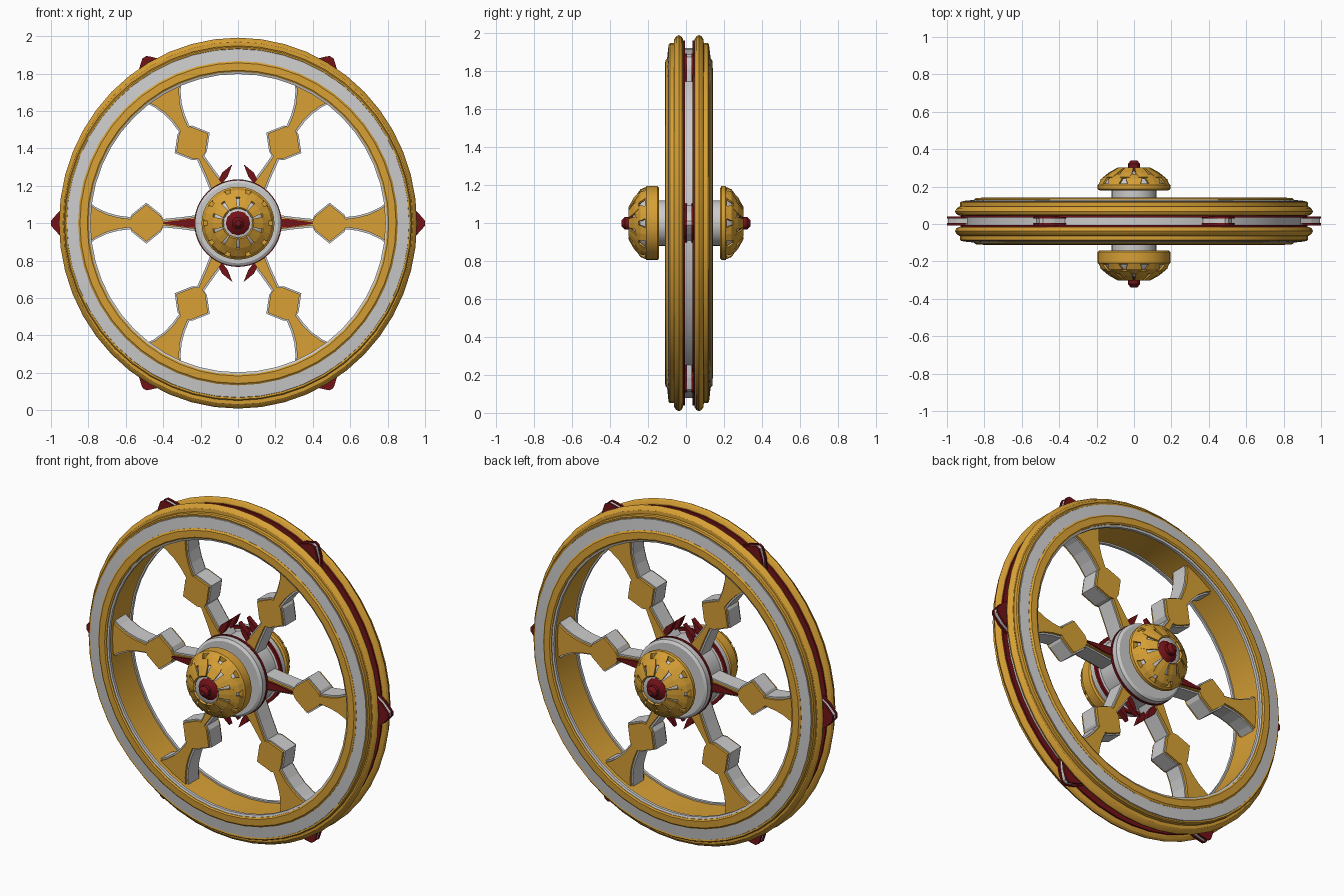
import bpy, bmesh
from math import sin, cos, pi, radians

if "Cube" in bpy.data.objects:
    bpy.data.objects.remove(bpy.data.objects["Cube"])

CY, CZ = 0.015, 1.0          # wheel axis centre


def material(name, rgb):
    m = bpy.data.materials.new(name)
    m.diffuse_color = (*rgb, 1)
    m.use_nodes = True
    m.node_tree.nodes["Principled BSDF"].inputs["Base Color"].default_value = m.diffuse_color
    return m


GOLD = material("gold", (0.68, 0.35, 0.035))
RED = material("dark_red", (0.17, 0.006, 0.009))


def finish(name, bm, mat=None, smooth=False):
    bmesh.ops.recalc_face_normals(bm, faces=bm.faces[:])
    me = bpy.data.meshes.new(name)
    bm.to_mesh(me)
    bm.free()
    ob = bpy.data.objects.new(name, me)
    bpy.context.collection.objects.link(ob)
    if mat:
        me.materials.append(mat)
    if smooth:
        bpy.ops.object.select_all(action='DESELECT')
        ob.select_set(True)
        bpy.context.view_layer.objects.active = ob
        bpy.ops.object.shade_smooth_by_angle(angle=radians(30))
    return ob


def lathe(name, prof, mat=None, n=48, stretch=1.0):
    """Revolve a closed (radius, y) section about the wheel axis."""
    bm = bmesh.new()
    rings = []
    for i in range(n):
        a = 2 * pi * i / n
        rings.append([bm.verts.new((r * cos(a), y, CZ + r * sin(a) * stretch)) for r, y in prof])
    k = len(prof)
    for i in range(n):
        p, q = rings[i], rings[(i + 1) % n]
        for j in range(k):
            bm.faces.new((p[j], p[(j + 1) % k], q[(j + 1) % k], q[j]))
    bmesh.ops.remove_doubles(bm, verts=bm.verts[:], dist=1e-5)
    bmesh.ops.dissolve_degenerate(bm, edges=bm.edges[:], dist=1e-6)
    return finish(name, bm, mat, True)


def plates(name, outline, y0, y1, angles, mat=None, stretch=1.0):
    """Extrude a (radial, sideways) outline along y and repeat it round the axis."""
    bm = bmesh.new()
    for deg in angles:
        c, s = cos(radians(deg)), sin(radians(deg))
        lo, hi = [[bm.verts.new((u * c - v * s, y, CZ + (u * s + v * c) * stretch))
                   for u, v in outline] for y in (y0, y1)]
        bm.faces.new(lo)
        bm.faces.new(hi)
        for i in range(len(lo)):
            j = (i + 1) % len(lo)
            bm.faces.new((lo[i], lo[j], hi[j], hi[i]))
    return finish(name, bm, mat)


def mirrored(half):
    return half + [(u, -v) for u, v in reversed(half) if v > 0]


SIX = range(0, 360, 60)

# Rim: core, inner lining and the mirrored front and back mouldings
lathe("rim_core", [(0.81, CY - 0.09), (0.90, CY - 0.09), (0.90, CY + 0.09), (0.81, CY + 0.09)], stretch=1.025)
lathe("rim_inner_lining", [(0.797, CY - 0.105), (0.815, CY - 0.105), (0.815, CY + 0.105), (0.797, CY + 0.105)],
      GOLD, stretch=1.012)
for side, s in (("front", -1), ("back", 1)):
    def sec(pts):
        return [(r, CY + s * d) for r, d in pts]
    lathe(side + "_inner_lip", sec([(0.788, 0.095), (0.788, 0.112), (0.805, 0.118), (0.82, 0.095)]), stretch=1.012)
    lathe(side + "_inner_band", sec([(0.798, 0.09), (0.798, 0.12), (0.806, 0.126), (0.845, 0.124),
                                     (0.855, 0.116), (0.855, 0.09)]), GOLD, stretch=1.014)
    lathe(side + "_face_band", sec([(0.84, 0.07), (0.84, 0.116), (0.915, 0.108), (0.922, 0.07)]), stretch=1.018)
    lathe(side + "_shoulder", sec([(0.88, 0.06), (0.915, 0.104), (0.924, 0.106), (0.93, 0.10),
                                   (0.93, 0.07)]), GOLD, stretch=1.02)
    lathe(side + "_flange", sec([(0.88, 0.03), (0.935, 0.03), (0.95, 0.039), (0.957, 0.053),
                                 (0.95, 0.067), (0.935, 0.078), (0.88, 0.08)]), GOLD, stretch=1.036)
    lathe(side + "_red_liner", sec([(0.88, 0.02), (0.928, 0.02), (0.928, 0.032), (0.88, 0.032)]),
          RED, stretch=1.036)

# Rim crystals: two red plates over a pale one at every spoke
crystal = mirrored([(0.90, 0.10), (0.955, 0.062), (0.985, 0.03), (1.0, 0.012)])
inner = [(u - 0.006, v * 0.9) for u, v in crystal]
plates("crystal_core", inner, CY - 0.012, CY + 0.016, SIX, stretch=1.025)
plates("crystal_front", crystal, CY - 0.022, CY - 0.010, SIX, RED, 1.025)
plates("crystal_back", crystal, CY + 0.014, CY + 0.026, SIX, RED, 1.025)

# Spokes: pale body with gold cladding on both faces
spoke = [(0.18, 0.048), (0.30, 0.032), (0.40, 0.022), (0.412, 0.046), (0.49, 0.108), (0.568, 0.046),
         (0.575, 0.032), (0.64, 0.04), (0.70, 0.056), (0.76, 0.084), (0.81, 0.12)]
plates("spoke_body", mirrored(spoke), CY - 0.05, CY + 0.05, SIX, stretch=1.012)
clad = mirrored([(u, v - 0.01) for u, v in spoke])
plates("spoke_front_cladding", clad, CY - 0.064, CY - 0.048, SIX, GOLD, 1.012)
plates("spoke_back_cladding", clad, CY + 0.048, CY + 0.064, SIX, GOLD, 1.012)

# Hub barrel, trims and axle
lathe("hub_barrel", [(0, CY - 0.12), (0.215, CY - 0.12), (0.23, CY - 0.11), (0.23, CY - 0.07), (0.205, CY - 0.06),
                     (0.205, CY + 0.06), (0.23, CY + 0.07), (0.23, CY + 0.11), (0.215, CY + 0.12), (0, CY + 0.12)])
for side, s in (("front", -1), ("back", 1)):
    a, b = CY + s * 0.064, CY + s * 0.078
    lathe(side + "_hub_red_trim", [(0.2, a), (0.234, a), (0.234, b), (0.2, b)], RED)
lathe("axle", [(0, -0.20), (0.12, -0.20), (0.12, 0.20), (0, 0.20)], n=32)

# Red hub spikes: straight ones on the level spokes, slanted pairs above and below
plates("level_hub_spikes", [(0.21, 0.024), (0.27, 0.022), (0.40, 0.004), (0.40, -0.004), (0.27, -0.022),
                            (0.21, -0.024)], CY - 0.072, CY + 0.072, (0, 180), RED)
shard = [(0.13, 0.18), (0.085, 0.27), (0.03, 0.315), (0.055, 0.25), (0.11, 0.18)]
for k, (sx, sz) in enumerate([(1, 1), (-1, 1), (-1, -1), (1, -1)]):
    pts = [(sx * x, sz * z) for x, z in shard]
    plates("slanted_hub_spike_%d" % k, pts, CY - 0.055, CY - 0.025, (0,), RED)
    plates("slanted_hub_spike_back_%d" % k, pts, CY + 0.025, CY + 0.055, (0,), RED)


def petals(name, count, offset, rows, s, thick=0.008):
    """Ring of bent plates; rows are (radius, depth, half angle in degrees)."""
    bm = bmesh.new()
    for i in range(count):
        mid = 360 * (i + offset) / count
        grid = []
        for r, d, h in rows:
            grid.append([[bm.verts.new((q * cos(radians(mid + t)), s * (d - e), CZ + q * sin(radians(mid + t))))
                          for t in (-h, 0, h)] for q, e in ((r, 0), (r - thick, thick))])
        loops = [g[0] + g[1][::-1] for g in grid]
        for p, q in zip(loops, loops[1:]):
            for j in range(6):
                bm.faces.new((p[j], p[(j + 1) % 6], q[(j + 1) % 6], q[j]))
        bm.faces.new(loops[0])
        bm.faces.new(loops[-1])
    return finish(name, bm, GOLD)


# Hub caps: gold collar, grey dome, two petal rings and a red tip
for side, s, base in (("front", -1, 0.142), ("back", 1, 0.18)):
    lathe(side + "_cap_collar", [(0, s * base), (0.185, s * base), (0.195, s * (base + 0.008)),
                                 (0.195, s * 0.208), (0.185, s * 0.216), (0, s * 0.216)], GOLD, n=32)
    lathe(side + "_cap_dome", [(0, s * 0.2), (0.165, s * 0.2), (0.15, s * 0.235), (0.115, s * 0.262),
                               (0.07, s * 0.28), (0, s * 0.285)], n=32)
    petals(side + "_outer_petals", 10, 0.5, [(0.19, 0.212, 10), (0.178, 0.24, 14), (0.14, 0.268, 15)], s)
    petals(side + "_inner_petals", 10, 0, [(0.165, 0.25, 9), (0.135, 0.275, 14), (0.085, 0.303, 16)], s)
    lathe(side + "_red_tip", [(0, s * 0.26), (0.085, s * 0.268), (0.05, s * 0.29), (0.033, s * 0.30),
                              (0.033, s * 0.322), (0.016, s * 0.34), (0, s * 0.34)], RED, n=12)
